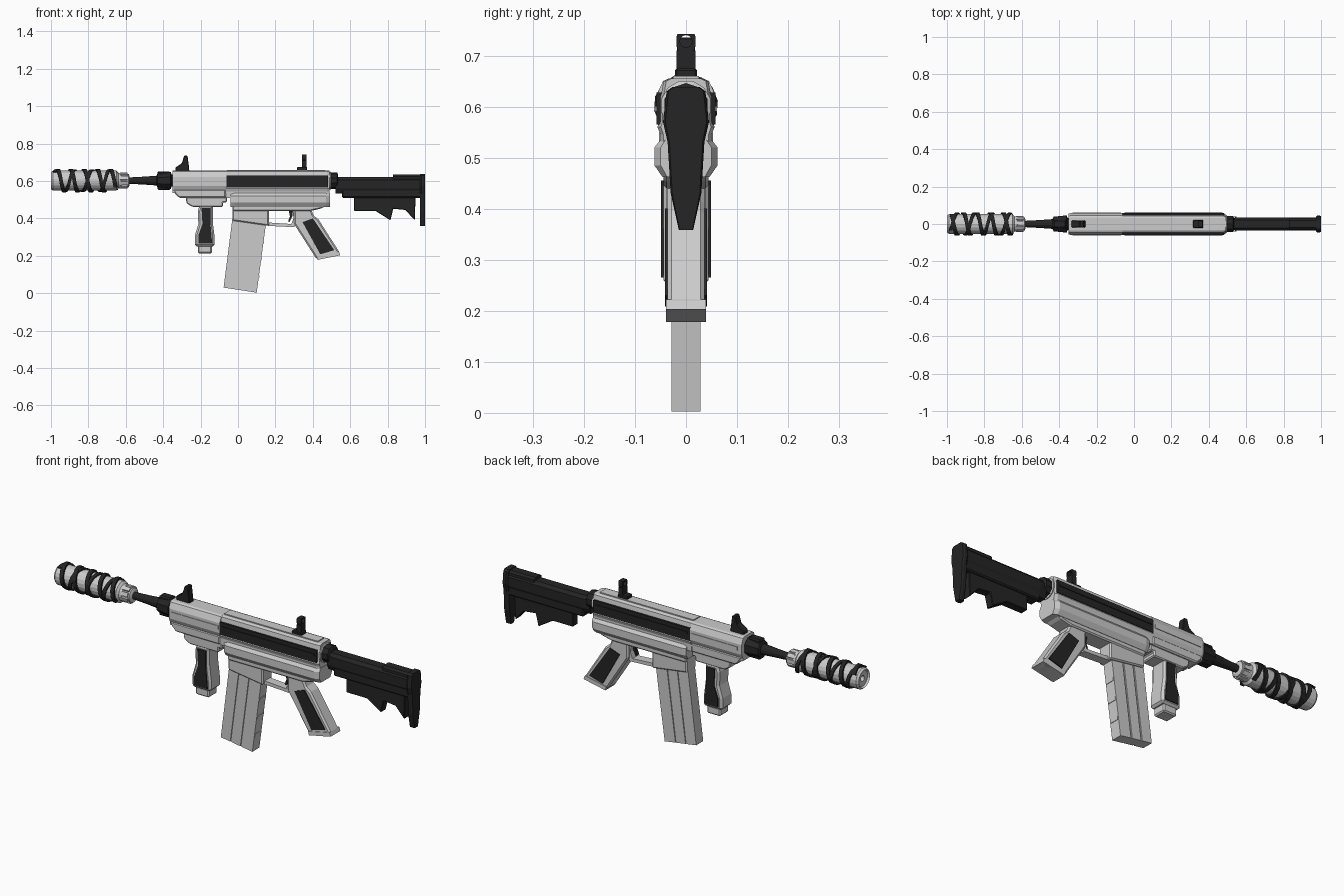
import bpy, bmesh
from math import sin, cos, pi

if "Cube" in bpy.data.objects:
    bpy.data.objects.remove(bpy.data.objects["Cube"])

dark = bpy.data.materials.new("dark")
dark.diffuse_color = (0.018, 0.018, 0.018, 1)
dark.use_nodes = True
dark.node_tree.nodes["Principled BSDF"].inputs["Base Color"].default_value = dark.diffuse_color
AXIS_Z = 0.602  # height of the barrel axis


def finish(name, bm, mat=None, bevel=0):
    bmesh.ops.recalc_face_normals(bm, faces=bm.faces)
    me = bpy.data.meshes.new(name)
    bm.to_mesh(me)
    bm.free()
    ob = bpy.data.objects.new(name, me)
    bpy.context.collection.objects.link(ob)
    if mat:
        me.materials.append(mat)
    if bevel:
        m = ob.modifiers.new("bevel", "BEVEL")
        m.width, m.segments = bevel, 1
    return ob


def bridge(bm, rings, caps=True):
    vs = [[bm.verts.new(p) for p in r] for r in rings]
    n = len(vs[0])
    for a, b in zip(vs, vs[1:]):
        for i in range(n):
            bm.faces.new((a[i], a[(i + 1) % n], b[(i + 1) % n], b[i]))
    if caps:
        bm.faces.new(vs[0])
        bm.faces.new(vs[-1])


def prism(name, pts, y0, y1, mat=None, bevel=0):
    """Side profile (x, z) extruded across y."""
    bm = bmesh.new()
    bridge(bm, [[(x, y, z) for x, z in pts] for y in (y0, y1)])
    return finish(name, bm, mat, bevel)


def box(name, x0, x1, w, z0, z1, mat=None, bevel=0):
    return prism(name, [(x0, z0), (x1, z0), (x1, z1), (x0, z1)], -w, w, mat, bevel)


def loft(name, half, stations, mat=None, bevel=0):
    """Half cross-section (y, z) mirrored, swept along x with (x, width scale)."""
    bm = bmesh.new()
    ring = half + [(-y, z) for y, z in reversed(half)]
    bridge(bm, [[(x, y * s, z) for y, z in ring] for x, s in stations])
    return finish(name, bm, mat, bevel)


def lathe(name, prof, n=16, mat=None):
    """Profile (x, r) turned about the barrel axis."""
    bm = bmesh.new()
    bridge(bm, [[(x, r * cos(2 * pi * (i + .5) / n), AXIS_Z + r * sin(2 * pi * (i + .5) / n))
                 for i in range(n)] for x, r in prof])
    return finish(name, bm, mat)


def wrap(name, x0, x1, turns, phase, r0, r1, w):
    """Flat strap wound around the muffler."""
    bm = bmesh.new()
    n = int(abs(turns) * 14)
    rings = []
    for i in range(n + 1):
        t = i / n
        a, x = 2 * pi * turns * t + phase, x0 + (x1 - x0) * t
        rings.append([(x + dx, r * cos(a), AXIS_Z + r * sin(a))
                      for dx, r in ((-w, r0), (w, r0), (w, r1), (-w, r1))])
    bridge(bm, rings)
    return finish(name, bm, dark)


# Muffler, its collar ridges and the straps around it
lathe("muffler", [(-.96, .014), (-.99, .014), (-.99, .04), (-1, .045), (-.99, .053), (-.65, .053),
                  (-.64, .042), (-.625, .042), (-.62, .036), (-.585, .036), (-.58, .025)], 18)
bm = bmesh.new()
for i in range(9):
    a = 2 * pi * i / 9
    c, s = cos(a), sin(a)
    bridge(bm, [[(x, r * c - t * s, AXIS_Z + r * s + t * c)
                 for t, r in ((-.01, .03), (.01, .03), (.01, .042), (-.01, .042))]
                for x in (-.63, -.592)])
finish("collar_ridges", bm)
wrap("strap_forward", -.975, -.655, 4.5, .6, .05, .063, .010)
wrap("strap_reverse", -.98, -.65, -3.5, 2.2, .05, .061, .009)

# Barrel and gas block
lathe("barrel", [(-.60, .014), (-.575, .018), (-.50, .022), (-.435, .027), (-.43, .034), (-.34, .034)], 12, dark)
lathe("barrel_nut", [(-.435, .03), (-.43, .042), (-.36, .05), (-.355, .034)], 8, dark)
box("gas_block", -.43, -.362, .022, .552, .652, dark, .006)

# Handguard: upper shell, cheek strips, stepped underside
loft("handguard", [(.034, .655), (.045, .65), (.058, .622), (.058, .572), (.048, .55), (.048, .535)],
     [(-.35, .94), (-.34, 1), (-.062, 1)])
prism("handguard_lower", [(-.348, .555), (-.065, .555), (-.065, .51), (-.315, .51), (-.335, .53)],
      -.053, .053, None, .006)
prism("handguard_keel", [(-.28, .515), (-.06, .515), (-.06, .485), (-.08, .485), (-.08, .462),
                         (-.245, .462), (-.275, .48)], -.042, .042, None, .005)
for s in (-1, 1):
    prism("handguard_strip", [(-.33, .59), (-.07, .59), (-.07, .608), (-.33, .608)], s * .055, s * .061)

# Vertical foregrip with dark side inserts
prism("foregrip", [(-.205, .47), (-.135, .47), (-.135, .38), (-.125, .30), (-.125, .25), (-.23, .25),
                   (-.23, .31), (-.212, .37), (-.215, .44)], -.044, .044, None, .01)
box("foregrip_cap", -.215, -.14, .034, .213, .255, None, .006)
for s in (-1, 1):
    prism("foregrip_insert", [(-.195, .455), (-.147, .455), (-.147, .37), (-.138, .265), (-.212, .265),
                              (-.212, .31), (-.19, .37)], s * .04, s * .049, dark)

# Upper receiver with dark side bands
loft("upper_receiver", [(.032, .655), (.044, .65), (.048, .628), (.052, .62), (.052, .57),
                        (.056, .56), (.05, .545), (.05, .51)],
     [(-.065, 1), (.475, 1), (.49, .88)])
box("top_rail", -.06, .465, .025, .65, .66)
for s in (-1, 1):
    prism("side_band", [(-.062, .565), (.48, .565), (.48, .628), (-.062, .628)], s * .046, s * .058, dark)
    prism("band_ridge", [(-.05, .6), (.47, .6), (.47, .61), (-.05, .61)], s * .05, s * .062, dark)
lathe("rear_ring", [(.47, .044), (.495, .05), (.5, .04)], 12)

# Lower receiver, magazine well, trigger guard and trigger
loft("lower_flange", [(.05, .535), (.062, .52), (.062, .485), (.046, .462)], [(-.04, .9), (-.02, 1), (.47, 1), (.492, .8)])
prism("lower_receiver", [(-.03, .53), (.49, .53), (.49, .48), (.445, .453), (.39, .44), (.15, .44), (-.03, .44)],
      -.044, .044, None, .006)
prism("magazine_well", [(-.03, .51), (.165, .51), (.165, .36), (-.03, .388)], -.038, .038, None, .006)
prism("trigger_guard", [(.16, .36), (.30, .353), (.325, .40), (.31, .45), (.29, .45), (.297, .40),
                        (.285, .37), (.16, .378)], -.022, .022)
prism("trigger", [(.27, .45), (.292, .45), (.29, .41), (.275, .38), (.268, .385), (.278, .41)], -.009, .009, dark)

# Magazine: core with three ribs per side and notches along the rear
top_a, top_b, bot_a, bot_b = (-.03, .40), (.15, .375), (-.077, .03), (.10, .003)


def mag(u, v):
    return tuple((top_a[k] * (1 - u) + top_b[k] * u) * (1 - v) + (bot_a[k] * (1 - u) + bot_b[k] * u) * v
                 for k in (0, 1))


prism("magazine", [mag(0, 0), mag(1, 0), mag(1, 1), mag(0, 1)], -.023, .023)
for u0, u1 in ((0, .3), (.34, .62), (.66, 1)):
    prism("magazine_rib", [mag(u0, 0), mag(u1, 0), mag(u1, 1), mag(u0, 1)], -.028, .028)
for v in (.25, .5, .75):
    prism("magazine_notch", [mag(.9, v), mag(1.015, v), mag(1.015, v + .04), mag(.9, v + .04)], -.025, .025)

# Pistol grip with dark inserts
prism("pistol_grip", [(.30, .46), (.385, .46), (.405, .415), (.43, .395), (.545, .215), (.535, .2), (.43, .18), (.415, .19),
                      (.30, .37)], -.036, .036, None, .008)
prism("grip_base", [(.425, .178), (.547, .203), (.54, .222), (.42, .197)], -.039, .039)
for s in (-1, 1):
    prism("grip_insert", [(.345, .38), (.40, .40), (.515, .23), (.44, .208)], s * .033, s * .041, dark)

# Buffer tube and stock
lathe("stock_nut", [(.485, .044), (.53, .044), (.535, .032)], 10, dark)
loft("stock_tube", [(.022, .62), (.036, .605), (.036, .56), (.022, .532)], [(.52, .85), (.56, 1), (.98, 1)], dark)
loft("stock_cheek", [(.02, .634), (.03, .625), (.03, .60)], [(.83, 1), (.985, 1)], dark)
prism("stock_wing", [(.555, .56), (.98, .57), (.98, .51), (.555, .51)], -.03, .03, dark, .006)
prism("stock_body", [(.62, .53), (.95, .53), (.945, .39), (.895, .445), (.83, .452), (.815, .39),
                     (.735, .44), (.62, .44)], -.02, .02, dark, .003)
loft("butt_pad", [(.027, .638), (.038, .63), (.045, .57), (.036, .53), (.03, .43), (.014, .358)],
     [(.972, .85), (.98, 1), (.993, 1), (1, .9)], dark)

# Front and rear sights
prism("front_sight", [(-.335, .65), (-.26, .65), (-.262, .675), (-.27, .735), (-.288, .735), (-.3, .695), (-.335, .672)],
      -.018, .018, dark, .003)
box("rear_sight_base", .315, .37, .022, .65, .675, dark, .004)
bm = bmesh.new()  # post with a round aperture near its top
hole = [(.012 * cos(2 * pi * i / 16), .728 + .012 * sin(2 * pi * i / 16)) for i in range(16)]
outer = []
for y, z in hole:  # project the circle outwards onto the post outline
    k = .019 / max(abs(y), abs(z - .728), .0135)
    dy, dz = y * k / .73, (z - .728) * k / .73
    outer.append((max(-.019, min(.019, dy)), .728 + max(-.024, min(.0145, dz))))
bridge(bm, [[(x, y, z) for y, z in r] for x, r in ((.342, hole), (.342, outer), (.366, outer), (.366, hole), (.342, hole))],
       False)
bmesh.ops.remove_doubles(bm, verts=bm.verts, dist=1e-5)
finish("rear_sight_ring", bm, dark)
box("rear_sight_post", .342, .366, .019, .67, .71, dark)
